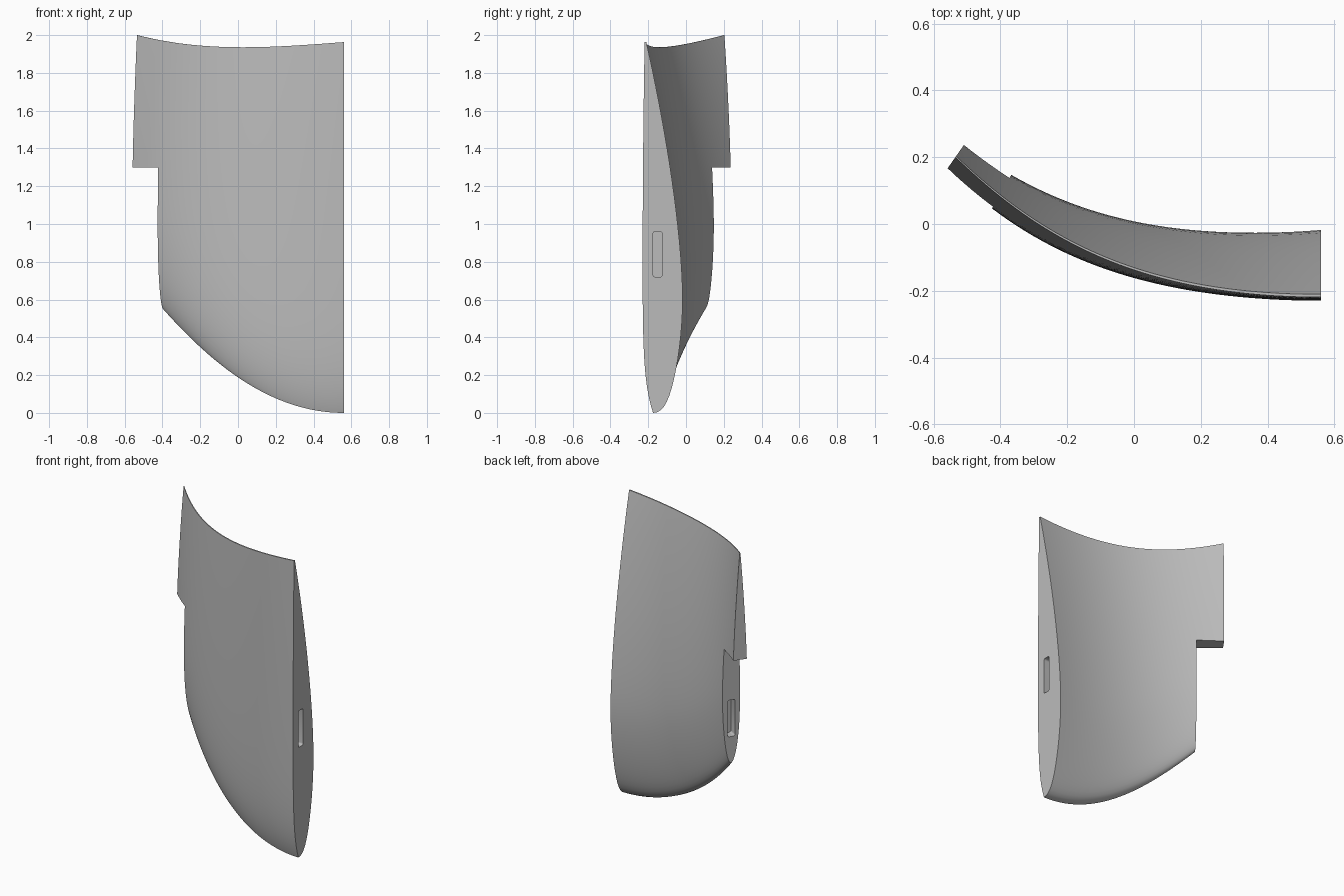
import bpy, bmesh, math
from mathutils import Vector, Matrix

if "Cube" in bpy.data.objects:
    bpy.data.objects.remove(bpy.data.objects["Cube"])

grey = bpy.data.materials.new("plain_grey")
grey.use_nodes = True
grey.diffuse_color = (0.5, 0.5, 0.5, 1)
grey.node_tree.nodes["Principled BSDF"].inputs["Base Color"].default_value = (0.5, 0.5, 0.5, 1)

CUT = 0.88        # span position of the lower end face
STATIONS, STEPS = 48, 36


def frame(u):
    """Front reference point, thickness direction and turn angle at span u."""
    angle = 0.61 * u ** 1.2
    point = Vector((0.56 - 1.12 * u, -0.231 + 0.231 * u**2 + 0.164 * u**4, 0))
    return point, Vector((math.sin(angle), math.cos(angle), 0)), angle


def thickness(u):
    return 0.212 - 0.085 * u - 0.035 * u**4


def half_shape(t):
    """Foil thickness: rounded nose at t=0, thin tail at t=1."""
    if t < 0.32:
        return math.sqrt(max(0, 1 - ((0.32 - t) / 0.32) ** 2))
    return 10 * (0.2969 * math.sqrt(t) - 0.126 * t - 0.3516 * t**2
                 + 0.2843 * t**3 - 0.1015 * t**4) + 0.04 * max(0, t - 0.5)


def section(u):
    """Closed foil outline, flat-fronted at one end, symmetric at the other."""
    point, normal, _ = frame(u)
    half, blend = thickness(u) / 2, u ** 2.5
    low, high = 0.71 * u**2, 1.963 - 0.085 * u + 0.122 * u**3

    def at(t, side):
        h = half * half_shape(t)
        flat = h + 0.057 * math.exp(-12 * t) + 0.012 * t**3
        offset = (1 - blend) * flat + blend * half + side * h
        return point + normal * offset + Vector((0, 0, low + (high - low) * t))

    ts = [(1 - math.cos(math.pi * i / STEPS)) / 2 for i in range(STEPS + 1)]
    return [at(t, -1) for t in ts] + [at(t, 1) for t in reversed(ts[1:])]


def make_object(name, bm):
    bmesh.ops.recalc_face_normals(bm, faces=bm.faces)
    mesh = bpy.data.meshes.new(name)
    bm.to_mesh(mesh)
    bm.free()
    mesh.materials.append(grey)
    obj = bpy.data.objects.new(name, mesh)
    bpy.context.collection.objects.link(obj)
    return obj


def box(name, centre, size, angle, radius=0):
    """Box turned about z, optionally with its four lengthwise edges rounded."""
    bm = bmesh.new()
    bmesh.ops.create_cube(bm, size=1)
    bmesh.ops.scale(bm, vec=size, verts=bm.verts)
    if radius:
        along = [e for e in bm.edges
                 if abs(e.verts[0].co.x - e.verts[1].co.x) > size[0] / 2]
        bmesh.ops.bevel(bm, geom=along, offset=radius, segments=4,
                        profile=0.5, affect='EDGES')
    obj = make_object(name, bm)
    obj.matrix_world = Matrix.Translation(centre) @ Matrix.Rotation(-angle, 4, 'Z')
    obj.hide_render = True
    return obj


# Curved panel lofted through the foil sections
bm = bmesh.new()
rings = [[bm.verts.new(p) for p in section(i / STATIONS)] for i in range(STATIONS + 1)]
for a, b in zip(rings, rings[1:]):
    for i in range(len(a)):
        j = (i + 1) % len(a)
        bm.faces.new((a[i], a[j], b[j], b[i]))
bm.faces.new(rings[0])
bm.faces.new(rings[-1])
panel = make_object("curved_foil_panel", bm)

# Corner notch below the tab, and a slot in each end face
point, normal, angle = frame(CUT)
outward = Vector((-normal.y, normal.x, 0))
middle = point + normal * thickness(CUT) / 2
slot = (0.12, 0.05, 0.24)
cutters = [
    box("notch_cutter", middle + outward * 0.5 + Vector((0, 0, 0.55)),
        (1, 1, 1.5), angle),
    box("inner_slot_cutter", middle + Vector((0, 0, 0.84)), slot, angle, 0.012),
    box("outer_slot_cutter", Vector((0.56, -0.15, 0.84)), slot, 0, 0.012),
]
bpy.context.view_layer.update()

bpy.ops.object.select_all(action='DESELECT')
panel.select_set(True)
bpy.context.view_layer.objects.active = panel
for cutter in cutters:
    mod = panel.modifiers.new(cutter.name, 'BOOLEAN')
    mod.operation, mod.solver, mod.object = 'DIFFERENCE', 'EXACT', cutter
    bpy.ops.object.modifier_apply(modifier=mod.name)
    bpy.data.objects.remove(cutter)

bpy.ops.object.shade_smooth_by_angle(angle=math.radians(35))
